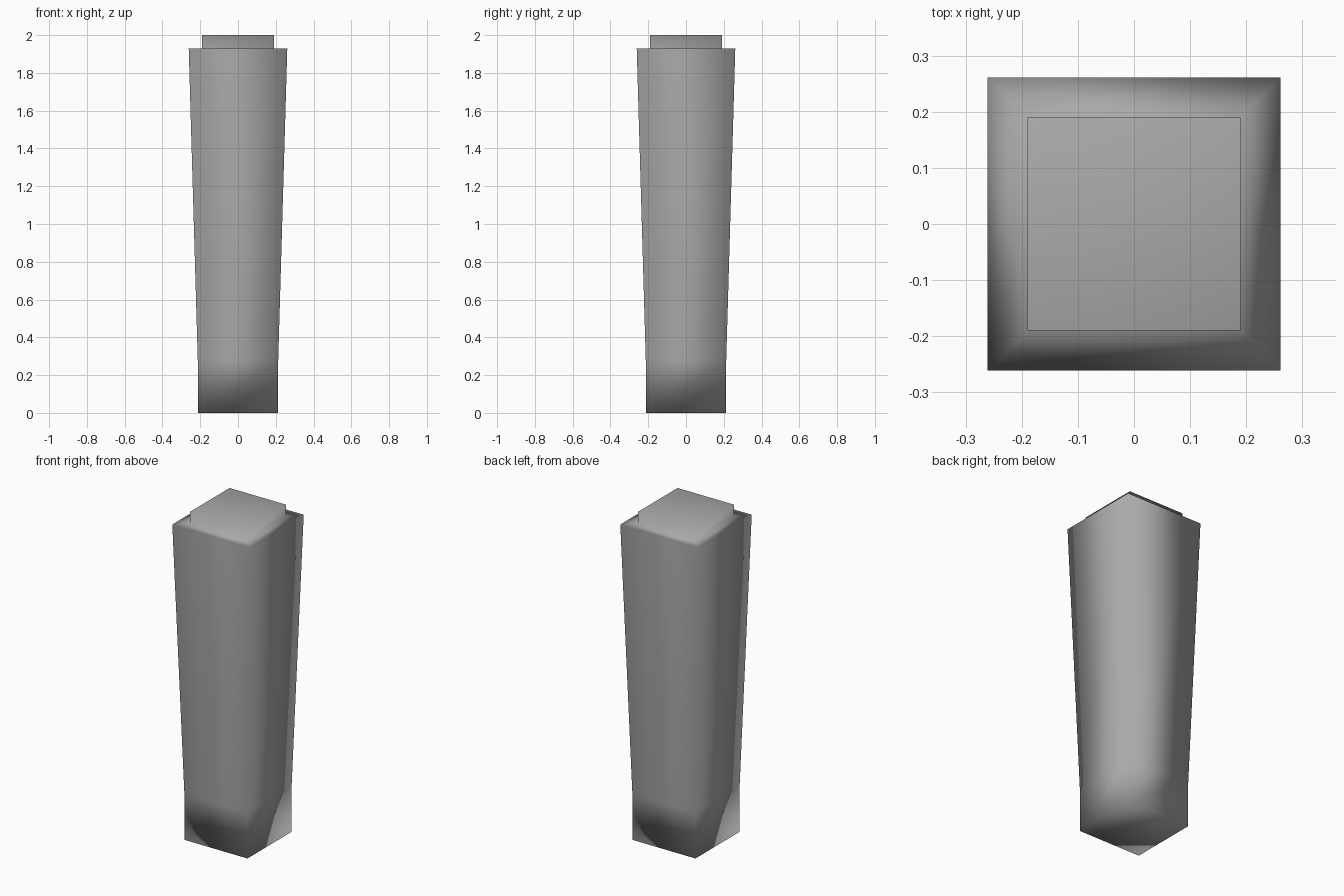
import bpy, bmesh

cube = bpy.data.objects.get("Cube")
if cube:
    bpy.data.objects.remove(cube, do_unlink=True)

# Plain stone grey
grey = bpy.data.materials.new("stone_grey")
grey.use_nodes = True
color = (0.4, 0.4, 0.4, 1)
grey.diffuse_color = color
grey.node_tree.nodes["Principled BSDF"].inputs["Base Color"].default_value = color

# Square cross-sections from foot to cap: (half width, height)
profile = [(0.213, 0), (0.213, 0.28), (0.261, 1.93), (0.19, 1.93), (0.19, 2)]
corners = [(-1, -1), (1, -1), (1, 1), (-1, 1)]

bm = bmesh.new()
rings = [[bm.verts.new((x * w, y * w, z)) for x, y in corners] for w, z in profile]

# Foot, tapered shaft, ledge and raised cap
for low, high in zip(rings, rings[1:]):
    for i in range(4):
        j = (i + 1) % 4
        bm.faces.new((low[i], low[j], high[j], high[i]))
bm.faces.new(rings[0][::-1])
bm.faces.new(rings[-1])
for face in bm.faces:
    face.smooth = True

mesh = bpy.data.meshes.new("tapered_post")
bm.to_mesh(mesh)
bm.free()
mesh.materials.append(grey)
post = bpy.data.objects.new("tapered_post", mesh)
bpy.context.collection.objects.link(post)

# Soft shading led by the larger faces
weighted = post.modifiers.new("soft_shading", 'WEIGHTED_NORMAL')
weighted.mode = 'FACE_AREA'
